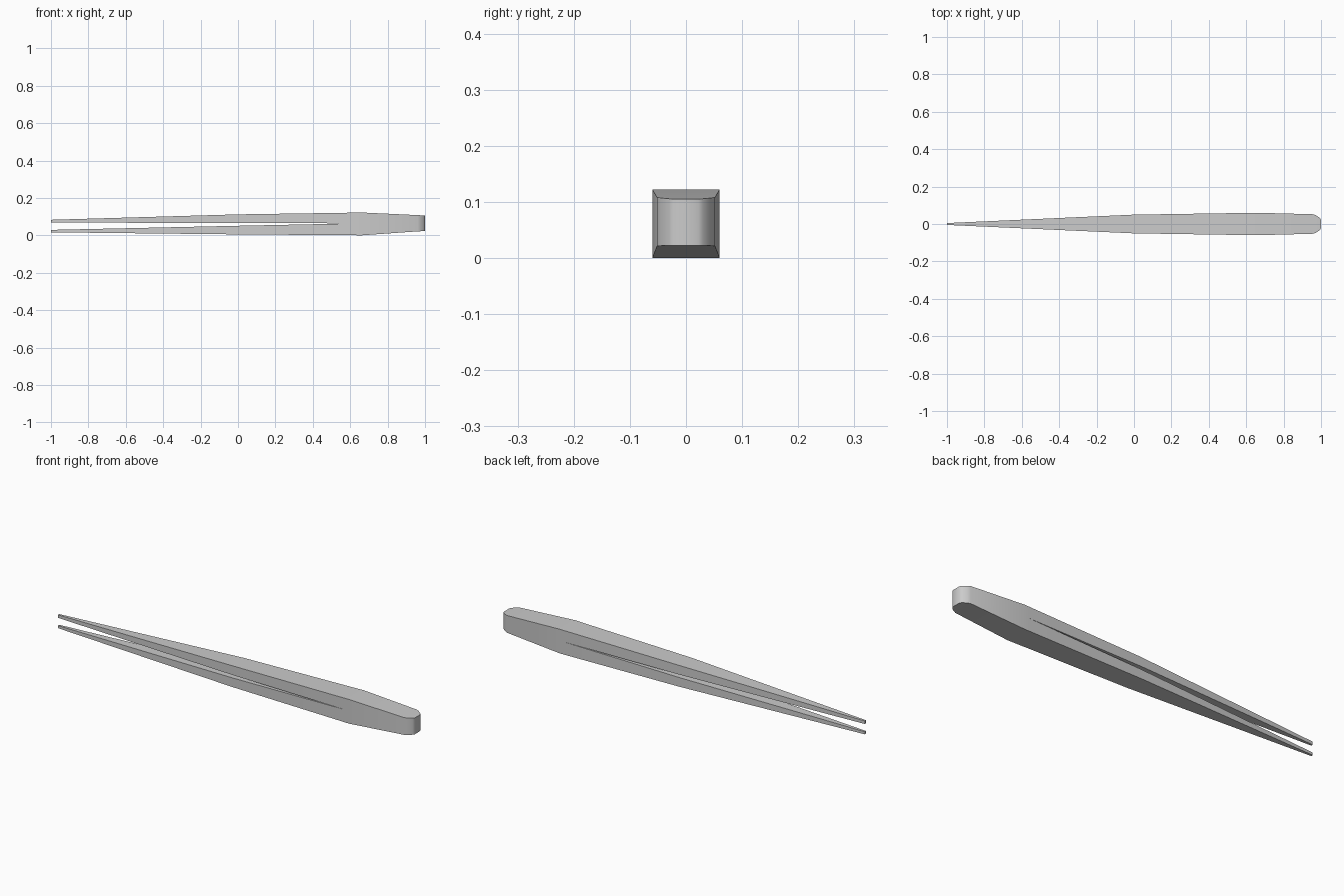
import bpy, bmesh, math

if "Cube" in bpy.data.objects:
    bpy.data.objects.remove(bpy.data.objects["Cube"])

steel = bpy.data.materials.new("brushed_steel")
steel.diffuse_color = (0.6, 0.6, 0.6, 1)
steel.use_nodes = True
steel.node_tree.nodes["Principled BSDF"].inputs["Base Color"].default_value = steel.diffuse_color

# Side profiles: x, half width, z bottom, z top
upper_arm = [(-1, .005, .068, .083), (0, .05, .066, .112), (.64, .0597, .064, .1215)]
lower_arm = [(-1, .005, .016, .029), (0, .05, .005, .051), (.64, .0597, .0003, .064)]
# Handle: x, half width, z bottom, z middle, z top
handle = [(.64, .0597, .0003, .1215), (.66, .06, 0, .122), (.96, .052, .021, .108),
          (.974, .046, .0217, .1072), (.986, .038, .022, .1063),
          (.995, .030, .0223, .1055), (1, .022, .0225, .105)]

bm = bmesh.new()


def loft(stations, cap_start=False, cap_end=False):
    """Box-section body skinned through the stations."""
    rings = [[bm.verts.new(p) for p in ((x, -w, lo), (x, w, lo), (x, w, hi), (x, -w, hi))]
             for x, w, lo, hi in stations]
    for a, b in zip(rings, rings[1:]):
        for i in range(4):
            j = (i + 1) % 4
            bm.faces.new((a[i], a[j], b[j], b[i]))
    if cap_start:
        bm.faces.new(rings[0])
    if cap_end:
        bm.faces.new(rings[-1])


# Two pointed arms that merge into one rounded handle
loft(upper_arm, cap_start=True)
loft(lower_arm, cap_start=True)
loft(handle, cap_end=True)
bmesh.ops.remove_doubles(bm, verts=bm.verts, dist=0.0001)

# Split the handle's side walls where the slit ends, so the arms join cleanly
bmesh.ops.recalc_face_normals(bm, faces=bm.faces)

mesh = bpy.data.meshes.new("tweezers")
bm.to_mesh(mesh)
bm.free()
tweezers = bpy.data.objects.new("tweezers", mesh)
bpy.context.collection.objects.link(tweezers)
mesh.materials.append(steel)

# Smooth the rounded end, keep the long edges crisp
bpy.context.view_layer.objects.active = tweezers
tweezers.select_set(True)
bpy.ops.object.shade_smooth_by_angle(angle=math.radians(35))
